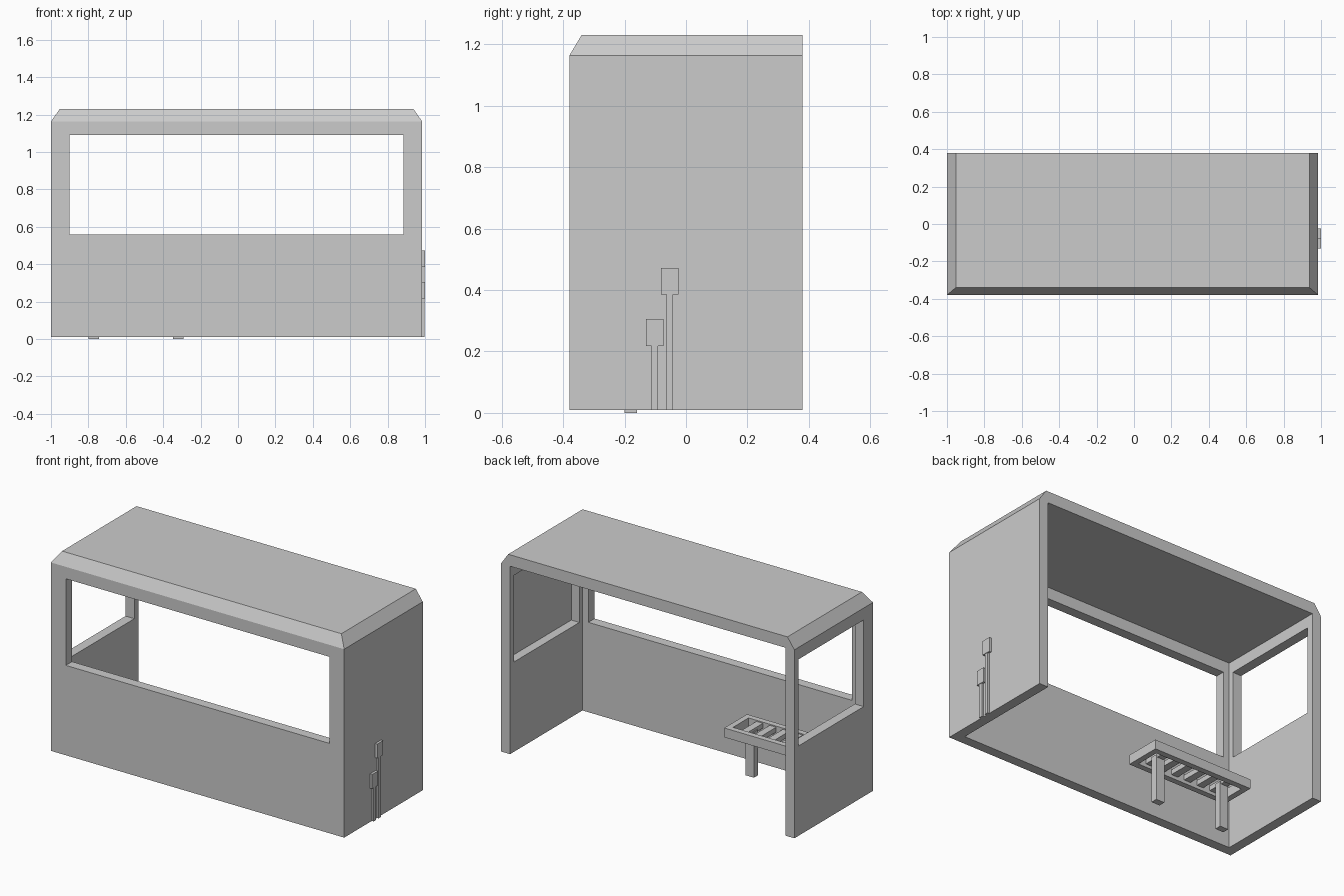
import bpy, bmesh

if "Cube" in bpy.data.objects:
    bpy.data.objects.remove(bpy.data.objects["Cube"])


def link_mesh(name, bm):
    bmesh.ops.recalc_face_normals(bm, faces=bm.faces)
    mesh = bpy.data.meshes.new(name)
    bm.to_mesh(mesh)
    bm.free()
    obj = bpy.data.objects.new(name, mesh)
    bpy.context.collection.objects.link(obj)
    return obj


def box(name, x, y, z):
    """Box from (min, max) ranges on each axis."""
    bm = bmesh.new()
    bmesh.ops.create_cube(bm, size=1)
    for v in bm.verts:
        v.co = [r[0] + (c + 0.5) * (r[1] - r[0]) for c, r in zip(v.co, (x, y, z))]
    return link_mesh(name, bm)


def stacked_rects(name, rings):
    """Solid lofted through rectangles (x0, x1, y0, y1, z)."""
    bm = bmesh.new()
    loops = [[bm.verts.new((x, y, z)) for x, y in
              ((x0, y0), (x1, y0), (x1, y1), (x0, y1))]
             for x0, x1, y0, y1, z in rings]
    bm.faces.new(loops[0])
    bm.faces.new(loops[-1])
    for low, high in zip(loops, loops[1:]):
        for i in range(4):
            j = (i + 1) % 4
            bm.faces.new((low[i], low[j], high[j], high[i]))
    return link_mesh(name, bm)


def cut(obj, cutter):
    mod = obj.modifiers.new(cutter.name, 'BOOLEAN')
    mod.operation = 'DIFFERENCE'
    mod.solver = 'EXACT'
    mod.object = cutter
    cutter.hide_render = True
    cutter.display_type = 'WIRE'


# Shelter shell: walls with a roof chamfered on the front and both sides
L, R, F, B = -1.0, 0.985, -0.38, 0.38
shell = stacked_rects("shelter_shell", [
    (L, R, F, B, 0.01),
    (L, R, F, B, 1.163),
    (L + 0.047, R - 0.047, F + 0.04, B, 1.23)])

# Open interior, front window, left window with matching right-hand recess
cut(shell, box("interior_cutter", (L + 0.06, R - 0.06), (F + 0.06, 0.6), (-0.2, 1.16)))
cut(shell, box("front_window_cutter", (L + 0.1, R - 0.1), (-0.6, -0.2), (0.56, 1.09)))
cut(shell, box("side_window_cutter", (-1.2, R - 0.005), (-0.29, 0.34), (0.56, 1.09)))

# Bench frame
bx, by, bz = (-0.88, -0.21), (-0.29, -0.07), (0.245, 0.302)
rail = 0.035
box("bench_front_rail", bx, (by[0], by[0] + rail), bz)
box("bench_back_rail", bx, (by[1] - rail, by[1]), bz)
inner_y = (by[0] + rail, by[1] - rail)
box("bench_left_rail", (bx[0], bx[0] + rail), inner_y, bz)
box("bench_right_rail", (bx[1] - rail, bx[1]), inner_y, bz)

# Bench slats
for i in range(6):
    x = -0.77 + 0.09 * i
    box(f"bench_slat_{i + 1}", (x - 0.022, x + 0.022), inner_y, (0.265, 0.295))

# Bench legs
for name, x in (("left", -0.77), ("right", -0.32)):
    box(f"bench_{name}_leg", (x - 0.028, x + 0.028), (-0.2, -0.16), (0.0, 0.28))

# Utility boxes with conduits on the right wall
for name, y, z0, z1 in (("tall", -0.053, 0.385, 0.472), ("short", -0.102, 0.217, 0.305)):
    box(f"{name}_utility_box", (R - 0.003, 1.0), (y - 0.028, y + 0.028), (z0, z1))
    box(f"{name}_conduit", (R - 0.003, 0.997), (y - 0.011, y + 0.011), (0.01, z0))
